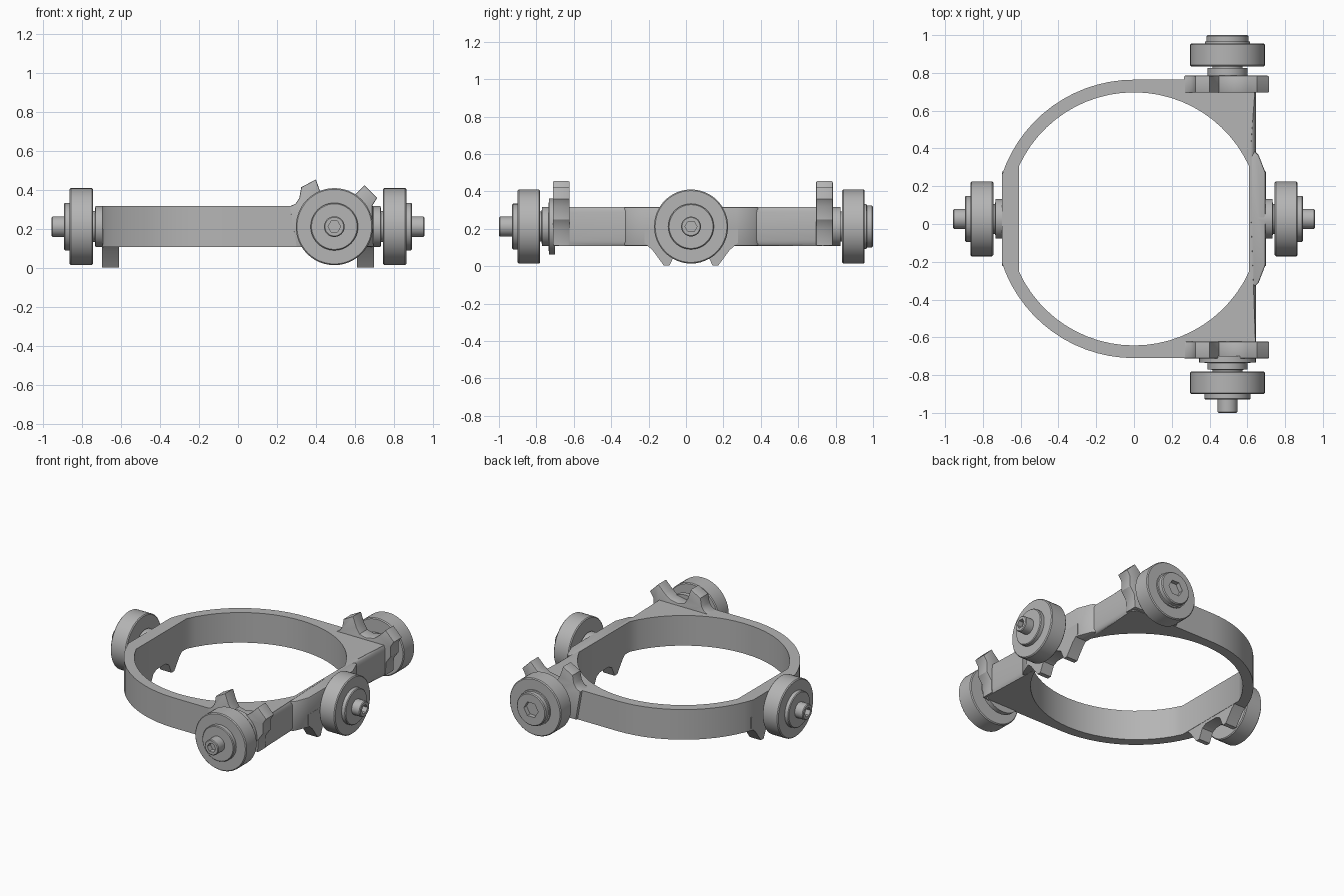
import bpy, bmesh, math
from mathutils import Vector, Matrix

if "Cube" in bpy.data.objects:
    bpy.data.objects.remove(bpy.data.objects["Cube"])

grey = bpy.data.materials.new("plain_grey")
grey.diffuse_color = (0.46, 0.46, 0.46, 1)
grey.use_nodes = True
grey.node_tree.nodes["Principled BSDF"].inputs["Base Color"].default_value = grey.diffuse_color
ZC, YC = 0.2125, 0.027          # axle height, ring centre in y
Z0, Z1 = 0.108, 0.318           # ring bottom and top


def finish(name, bm):
    bmesh.ops.recalc_face_normals(bm, faces=bm.faces[:])
    me = bpy.data.meshes.new(name)
    bm.to_mesh(me)
    bm.free()
    me.materials.append(grey)
    ob = bpy.data.objects.new(name, me)
    bpy.context.collection.objects.link(ob)
    return ob


def prism(name, pts, a, b, place, bevel=0.0):
    """Extrude a 2D outline from a to b; place(u, v, w) maps to 3D."""
    bm = bmesh.new()
    lo = [bm.verts.new(place(u, v, a)) for u, v in pts]
    hi = [bm.verts.new(place(u, v, b)) for u, v in pts]
    bm.faces.new(lo)
    bm.faces.new(hi)
    n = len(pts)
    for i in range(n):
        j = (i + 1) % n
        bm.faces.new((lo[i], lo[j], hi[j], hi[i]))
    if bevel:
        bmesh.ops.recalc_face_normals(bm, faces=bm.faces[:])
        rim = [e for f in bm.faces if len(f.verts) == n for e in f.edges]
        bmesh.ops.bevel(bm, geom=rim, offset=bevel, segments=2, profile=0.5, affect='EDGES')
    return finish(name, bm)


def lathe(name, profile, origin, axis, hex_from=99, seg=48):
    """Spin (radius, distance) pairs about an axis; rings from hex_from on are hexagons."""
    M = Matrix.Translation(origin) @ Vector(axis).to_track_quat('Z', 'Y').to_matrix().to_4x4()
    bm = bmesh.new()
    rings = []
    for k, (r, d) in enumerate(profile):
        ring = []
        for i in range(seg):
            t = 2 * math.pi * i / seg
            rr = r
            if k >= hex_from:
                rr = r * math.cos(math.pi / 6) / math.cos(t % (math.pi / 3) - math.pi / 6)
            ring.append(bm.verts.new(M @ Vector((rr * math.cos(t), rr * math.sin(t), d))))
        rings.append(ring)
    for p, q in zip(rings, rings[1:]):
        for i in range(seg):
            j = (i + 1) % seg
            bm.faces.new((p[i], p[j], q[j], q[i]))
    bm.faces.new(rings[0])
    bm.faces.new(rings[-1])
    return finish(name, bm)


def arc(r, a0, a1, n):
    return [(r * math.cos(math.radians(a0 + (a1 - a0) * i / n)),
             YC + r * math.sin(math.radians(a0 + (a1 - a0) * i / n))) for i in range(n + 1)]


# Ring body: rounded on the left, squared on the right, with a clipped round opening
RO, RI, XR = 0.737, 0.67, 0.647
oa = math.degrees(math.acos(0.70 / RO))
ia = math.degrees(math.acos(0.61 / RI))
outer = [(XR, YC - RO), (XR, YC + RO)] + arc(RO, 90, 180 - oa, 14) + arc(RO, 180 + oa, 270, 14)
inner = arc(RI, ia, 180 - ia, 24) + arc(RI, 180 + ia, 360 - ia, 24)
cu = bpy.data.curves.new("ring_outline", 'CURVE')
cu.dimensions = '2D'
cu.fill_mode = 'BOTH'
cu.extrude = (Z1 - Z0) / 2
for pts in (outer, inner):
    sp = cu.splines.new('POLY')
    sp.points.add(len(pts) - 1)
    for p, (x, y) in zip(sp.points, pts):
        p.co = (x, y, 0, 1)
    sp.use_cyclic_u = True
tmp = bpy.data.objects.new("ring_outline", cu)
bpy.context.collection.objects.link(tmp)
bpy.context.view_layer.update()
bm = bmesh.new()
bm.from_mesh(tmp.to_mesh())
bpy.data.objects.remove(tmp)
bmesh.ops.remove_doubles(bm, verts=bm.verts[:], dist=1e-4)
bmesh.ops.translate(bm, verts=bm.verts[:], vec=(0, 0, (Z0 + Z1) / 2))
bmesh.ops.recalc_face_normals(bm, faces=bm.faces[:])
# Rounded outer edges of the right bar
bar = [e for e in bm.edges if all(abs(v.co.x - XR) < 1e-3 for v in e.verts)
       and abs(e.verts[0].co.z - e.verts[1].co.z) < 1e-3]
bmesh.ops.bevel(bm, geom=bar, offset=0.03, segments=4, profile=0.5, affect='EDGES')
finish("ring_body", bm)

# Thickened flange on the right bar
prism("right_flange", [(0.61, -0.30), (0.64, -0.33), (0.66, -0.31), (0.697, -0.215),
                       (0.697, 0.27), (0.66, 0.365), (0.64, 0.385), (0.61, 0.35)],
      Z0 + 0.001, Z1 - 0.001, lambda u, v, w: (u, v, w), 0.008)

# Pairs of claws under the left and right bearings
half = [(0.25, 0.125), (0.205, 0.085), (0.145, 0.003), (0.115, 0.003), (0.085, 0.07), (0.05, 0.088)]
claw = [(-0.25, 0.2)] + [(-y, z) for y, z in half] + half[::-1] + [(0.25, 0.2)]
for name, s in (("left", -1), ("right", 1)):
    prism(name + "_claws", claw, 0.612, 0.698, lambda u, v, w, s=s: (s * w, YC + u, v))

# Pads with raised claws at the front and back bearings
pad = [(0.30, 0.112), (0.65, 0.112), (0.655, 0.2), (0.69, 0.25), (0.69, 0.32), (0.715, 0.36),
       (0.65, 0.425), (0.60, 0.375), (0.56, 0.345), (0.495, 0.333), (0.45, 0.345),
       (0.425, 0.385), (0.40, 0.455), (0.325, 0.415), (0.315, 0.36), (0.295, 0.33), (0.265, 0.316)]
for name, a, b in (("front", -0.712, -0.622), ("back", 0.695, 0.785)):
    prism(name + "_pad", pad, a, b, lambda u, v, w: (u, w, v), 0.006)


# Bearing: spacer, wheel, washer cap and a bolt with a hexagonal socket
def bearing(name, origin, axis, spacer, wheel, tip, socket_cap=False):
    lathe(name + "_spacer", spacer, origin, axis)
    w = wheel
    lathe(name + "_wheel", [(0.192, w), (0.198, w + 0.006), (0.198, w + 0.114), (0.192, w + 0.12)],
          origin, axis)
    c = w + 0.12
    if socket_cap:
        lathe(name + "_cap_bolt", [(0.12, c - 0.01), (0.12, c + 0.01), (0.112, c + 0.012), (0.112, tip - 0.006),
              (0.106, tip), (0.055, tip), (0.055, tip - 0.03)], origin, axis, 5)
        return
    lathe(name + "_cap", [(0.122, c - 0.01), (0.122, c + 0.024), (0.117, c + 0.029)], origin, axis)
    lathe(name + "_bolt", [(0.053, c), (0.053, tip - 0.005), (0.048, tip), (0.032, tip),
                           (0.032, tip - 0.035)], origin, axis, 3)


side_spacer = [(0.105, 0.66), (0.105, 0.733), (0.08, 0.735), (0.08, 0.75)]
for name, s in (("left", -1), ("right", 1)):
    bearing(name, (0, YC, ZC), (s, 0, 0), side_spacer, 0.745, 0.957)
bearing("front", (0.495, 0, ZC), (0, -1, 0),
        [(0.15, 0.70), (0.15, 0.732), (0.105, 0.736), (0.105, 0.77), (0.08, 0.772), (0.08, 0.79)], 0.78, 1.0)
bearing("back", (0.495, 0, ZC), (0, 1, 0),
        [(0.105, 0.75), (0.105, 0.825), (0.08, 0.827), (0.08, 0.84)], 0.835, 1.0, True)

# Smooth shading with sharp edges kept
for ob in bpy.context.collection.objects:
    ob.select_set(True)
    bpy.context.view_layer.objects.active = ob
bpy.ops.object.shade_smooth_by_angle(angle=math.radians(30))
